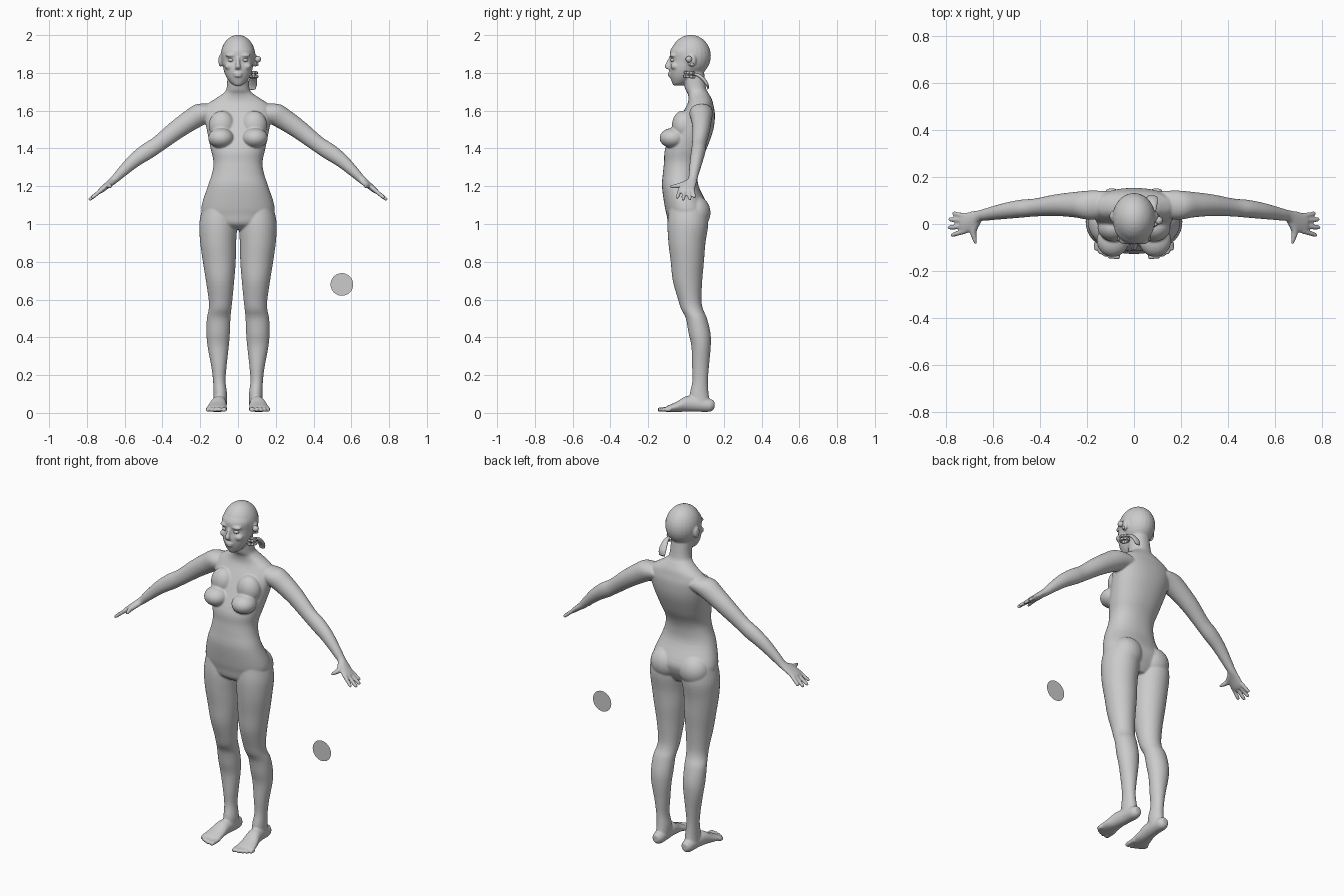
import bpy, bmesh, math
from mathutils import Vector, Matrix

X, Y, Z = Vector((1, 0, 0)), Vector((0, 1, 0)), Vector((0, 0, 1))
ARM_UP = Vector((.64, 0, .77))


def spline(rows, steps=4):
    """Catmull-Rom smoothing of a list of section rows."""
    rows = [Vector(r) for r in rows]
    pts = [rows[0]] + rows + [rows[-1]]
    out = []
    for a, b, c, d in zip(pts, pts[1:], pts[2:], pts[3:]):
        for k in range(steps):
            t = k / steps
            out.append(.5 * (2 * b + (c - a) * t + (2 * a - 5 * b + 4 * c - d) * t * t
                             + (3 * b - a - 3 * c + d) * t ** 3))
    return out + [rows[-1]]


def loft(bm, rows, u, v, sides=(1,), p=2.0, n=32):
    """Oval sections (x, y, z, half u, half v) skinned into a closed tube."""
    for s in sides:
        rings = []
        for x, y, z, a, b in spline(rows):
            ring = []
            for i in range(n):
                t = math.tau * i / n
                c, w = math.cos(t), math.sin(t)
                co = (Vector((x, y, z)) + u * a * math.copysign(abs(c) ** (2 / p), c)
                      + v * b * math.copysign(abs(w) ** (2 / p), w))
                co.x *= s
                ring.append(bm.verts.new(co))
            rings.append(ring)
        for r, q in zip(rings, rings[1:]):
            for i in range(n):
                j = (i + 1) % n
                bm.faces.new((r[i], r[j], q[j], q[i]))
        bm.faces.new(rings[0])
        bm.faces.new(rings[-1])


def blob(bm, c, r, sides=(1,)):
    """Ellipsoid, optionally mirrored."""
    for s in sides:
        m = Matrix.Translation((c[0] * s, c[1], c[2])) @ Matrix.Diagonal((*r, 1))
        bmesh.ops.create_uvsphere(bm, u_segments=24, v_segments=16, radius=1, matrix=m)


def finish(bm, name):
    bmesh.ops.recalc_face_normals(bm, faces=bm.faces)
    for f in bm.faces:
        f.smooth = True
    me = bpy.data.meshes.new(name)
    bm.to_mesh(me)
    bm.free()
    ob = bpy.data.objects.new(name, me)
    bpy.context.collection.objects.link(ob)
    return ob


BOTH = (1, -1)
bm = bmesh.new()

# torso and neck
loft(bm, [(0, .01, .97, .05, .06), (0, .0, 1.0, .15, .09), (0, .005, 1.05, .188, .108),
          (0, 0, 1.10, .192, .114), (0, -.03, 1.20, .16, .097), (0, -.03, 1.27, .137, .092),
          (0, -.02, 1.33, .13, .096), (0, 0, 1.40, .145, .11), (0, .04, 1.50, .165, .105),
          (0, .065, 1.58, .178, .088), (0, .075, 1.63, .165, .07), (0, .075, 1.66, .125, .062),
          (0, .065, 1.69, .08, .056), (0, .05, 1.72, .06, .056), (0, .035, 1.81, .056, .06)],
     X, Y, p=2.2, n=48)
# chest and seat
blob(bm, (.09, -.07, 1.455), (.068, .07, .053), BOTH)
blob(bm, (.085, -.015, 1.52), (.07, .06, .08), BOTH)
blob(bm, (.092, .05, 1.06), (.09, .08, .09), BOTH)

# legs
loft(bm, [(.105, .01, 1.08, .085, .10), (.105, .01, 1.0, .10, .108), (.105, .005, .9, .095, .098),
          (.099, .007, .8, .087, .088), (.095, .008, .7, .075, .078), (.0925, .02, .6, .063, .062),
          (.095, .032, .55, .060, .058), (.1025, .055, .5, .0625, .056), (.105, .072, .42, .062, .058),
          (.105, .08, .35, .056, .051), (.101, .077, .25, .041, .045), (.099, .075, .17, .033, .041),
          (.094, .07, .10, .036, .05), (.095, .075, .04, .036, .055)], X, Y, BOTH)
# feet and toes
loft(bm, [(.095, .15, .043, .018, .022), (.095, .125, .04, .033, .034), (.097, .06, .047, .037, .041),
          (.103, 0, .047, .042, .041), (.11, -.05, .032, .05, .027), (.113, -.095, .022, .056, .017),
          (.113, -.11, .018, .05, .012)], X, Z, BOTH, n=24)
for x, tip, r in [(.074, -.15, .017), (.101, -.147, .012), (.122, -.138, .012),
                  (.142, -.128, .011), (.16, -.113, .011)]:
    loft(bm, [(x, -.08, .02, r, .013), (x, tip + .02, .018, r, .012),
              (x, tip + .004, .017, r * .85, .011), (x, tip, .016, r * .4, .006)], X, Z, BOTH, n=12)

# arms and palms
loft(bm, [(.12, .085, 1.60, .055, .048), (.185, .08, 1.587, .062, .06), (.25, .082, 1.55, .054, .056),
          (.33, .08, 1.495, .046, .05), (.42, .07, 1.425, .038, .043), (.48, .065, 1.385, .038, .044),
          (.55, .055, 1.335, .034, .037), (.62, .042, 1.27, .027, .027), (.655, .034, 1.235, .025, .021),
          (.69, .012, 1.207, .041, .017), (.72, .002, 1.182, .044, .015), (.735, .002, 1.17, .038, .012)],
     Y, ARM_UP, BOTH)
# fingers and thumb
for y0, x1, y1, z1 in [(.034, .77, .045, 1.14), (.014, .787, .02, 1.128),
                       (-.009, .79, -.015, 1.126), (-.03, .776, -.048, 1.136)]:
    a, b = Vector((.715, y0, 1.187)), Vector((x1, y1, z1))
    loft(bm, [(*a, .012, .011), (*a.lerp(b, .5), .0105, .0105), (*a.lerp(b, .9), .0095, .0095),
              (*b, .004, .004)], Y, ARM_UP, BOTH, n=12)
loft(bm, [(.665, .01, 1.222, .018, .016), (.682, -.03, 1.205, .015, .015),
          (.678, -.06, 1.2, .011, .011), (.672, -.085, 1.197, .006, .006)],
     X, Z, BOTH, n=12)

# head: skull, face and jaw
blob(bm, (0, .025, 1.89), (.092, .107, .111))
loft(bm, [(0, -.045, 1.733, .018, .022), (0, -.032, 1.748, .04, .042), (0, -.02, 1.78, .063, .064),
          (0, -.01, 1.82, .077, .079), (0, 0, 1.865, .083, .083), (0, .005, 1.92, .085, .088),
          (0, .015, 1.97, .055, .06)], X, Y)
# nose, lips, brows, cheeks, ears
loft(bm, [(0, -.08, 1.885, .008, .009), (0, -.09, 1.86, .010, .012), (0, -.1, 1.835, .014, .013),
          (0, -.092, 1.82, .014, .01)], X, Y, n=16)
blob(bm, (0, -.083, 1.797), (.026, .013, .007), BOTH[:1])
blob(bm, (0, -.083, 1.784), (.022, .013, .007), BOTH[:1])
blob(bm, (.035, -.066, 1.893), (.032, .022, .011), BOTH)
blob(bm, (.045, -.058, 1.835), (.027, .024, .02), BOTH)
blob(bm, (.092, .032, 1.865), (.012, .022, .034), BOTH)

# fuse everything into one smooth skin
body = finish(bm, "body")
m = body.modifiers.new("fuse", 'REMESH')
m.mode, m.voxel_size, m.use_smooth_shade = 'VOXEL', .0052, True
m = body.modifiers.new("relax", 'SMOOTH')
m.factor, m.iterations = .5, 4

# eyes
bm = bmesh.new()
blob(bm, (.036, -.067, 1.868), (.017, .015, .011), BOTH)
finish(bm, "eyes")

# ear beads on one side
bm = bmesh.new()
blob(bm, (.105, .015, 1.872), (.017, .017, .017))
blob(bm, (.1, .032, 1.845), (.009, .009, .009))
finish(bm, "ear_beads")

# hanging ribbon: two loops and a trailing tail
bm = bmesh.new()
for z, r in [(1.80, .019), (1.78, .021)]:
    ring = [(.082 + r * math.cos(t), .018 + r * 1.3 * math.sin(t), z - .1 * r * math.sin(t), .006, .008)
            for t in [math.tau * k / 10 for k in range(11)]]
    for a, b in zip(ring, ring[1:]):
        loft(bm, [a, b], (Vector(b[:3]) - Vector(a[:3])).cross(Z).normalized(), Z, n=8)
loft(bm, [(.082, .03, 1.793, .008, .006), (.082, .06, 1.79, .012, .009), (.08, .09, 1.768, .02, .01),
          (.077, .112, 1.738, .023, .009), (.075, .118, 1.715, .018, .006)],
     X, Vector((0, .6, .8)), n=16)
finish(bm, "ribbon")

# flat floating disc
bm = bmesh.new()
bmesh.ops.create_circle(bm, cap_ends=True, segments=32, radius=.06,
                        matrix=Matrix.Translation((.55, 0, .68)) @ Matrix.Rotation(math.pi / 2, 4, 'X'))
finish(bm, "disc")
